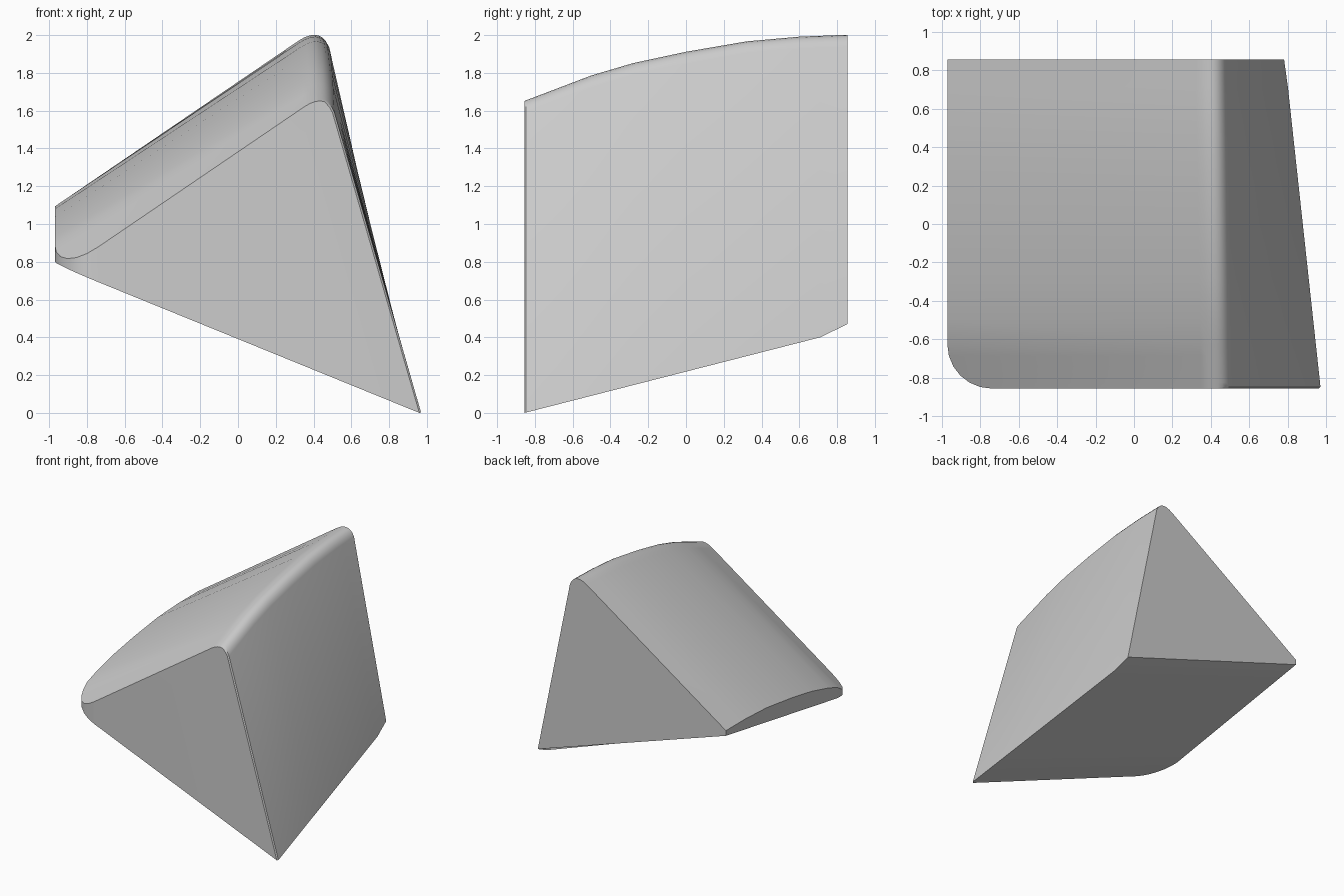
import bpy, bmesh, math
from mathutils import Vector

cube = bpy.data.objects.get("Cube")
if cube:
    bpy.data.objects.remove(cube, do_unlink=True)

FRONT, BACK = -0.855, 0.855
FILLET = 0.23                      # rounded front corner, seen from above
FILLET_Y = FRONT + FILLET


def lerp_table(y, table):
    """Piecewise linear lookup in (y, value) pairs."""
    for (y0, v0), (y1, v1) in zip(table, table[1:]):
        if y <= y1:
            return v0 + (v1 - v0) * max(0, y - y0) / (y1 - y0)
    return table[-1][1]


CREST = [(FRONT, 1.65), (-0.5, 1.785), (-0.28, 1.85), (0, 1.91), (0.32, 1.965), (0.6, 1.99), (BACK, 2.0)]
ROOF_SLOPE = [(FRONT, 0.68), (FILLET_Y, 0.62), (BACK, 0.68)]
KEEL_X = [(FRONT, 0.97), (0.71, 0.80), (BACK, 0.78)]
KEEL_Z = [(FRONT, 0.0), (0.71, 0.40), (BACK, 0.47)]
BELLY_LIFT = [(FRONT, 0.0), (FILLET_Y, 0.015), (BACK, 0.264)]


def section(y):
    """Cross-section of the wedge at depth y."""
    crest = lerp_table(y, CREST)
    shift = -0.03 * (y - FRONT) / (BACK - FRONT)
    # rounded ridge
    a = Vector((0.35 + shift, crest - 0.03))
    b = Vector((0.465 + shift, crest + 0.046))
    c = Vector((0.51 + shift, crest - 0.06))
    ridge = [a * (1 - t) ** 2 + b * 2 * t * (1 - t) + c * t * t for t in (i / 7 for i in range(8))]
    # left side, following the corner fillet
    d = max(0.0, FILLET_Y - y)
    left = -0.97 + FILLET - math.sqrt(max(0.0, FILLET ** 2 - d ** 2))
    roof_z = a.y - lerp_table(y, ROOF_SLOPE) * (a.x - left)
    belly_z = 0.405 * (0.97 - left) + lerp_table(y, BELLY_LIFT)
    keel = Vector((lerp_table(y, KEEL_X), lerp_table(y, KEEL_Z)))
    pts = [keel] + ridge[::-1] + [Vector((left, roof_z)), Vector((left, belly_z))]
    if y == FRONT:                 # slim softened edge on the front right
        for p in pts[:4]:
            p.x -= 0.01
    return [(p.x, y, p.y) for p in pts]


# stations: fine around the fillet, then evenly along the curved roof
stations = [FILLET_Y - FILLET * math.cos(math.radians(a)) for a in range(0, 91, 15)]
stations[0] = FRONT
stations += [-0.5, -0.28, 0, 0.32, 0.6, 0.71, BACK]

bm = bmesh.new()
rings = [[bm.verts.new(p) for p in section(y)] for y in stations]
for r0, r1 in zip(rings, rings[1:]):
    for i in range(len(r0)):
        j = (i + 1) % len(r0)
        bm.faces.new((r0[i], r0[j], r1[j], r1[i]))
bm.faces.new(rings[0])
bm.faces.new(rings[-1][::-1])
bmesh.ops.recalc_face_normals(bm, faces=bm.faces)

mesh = bpy.data.meshes.new("wedge_block")
bm.to_mesh(mesh)
bm.free()
block = bpy.data.objects.new("wedge_block", mesh)
bpy.context.collection.objects.link(block)

# plain grey
grey = bpy.data.materials.new("plain_grey")
grey.use_nodes = True
grey.diffuse_color = (0.6, 0.6, 0.6, 1)
grey.node_tree.nodes["Principled BSDF"].inputs["Base Color"].default_value = (0.6, 0.6, 0.6, 1)
mesh.materials.append(grey)

bpy.context.view_layer.objects.active = block
block.select_set(True)
bpy.ops.object.shade_smooth_by_angle(angle=math.radians(30))
